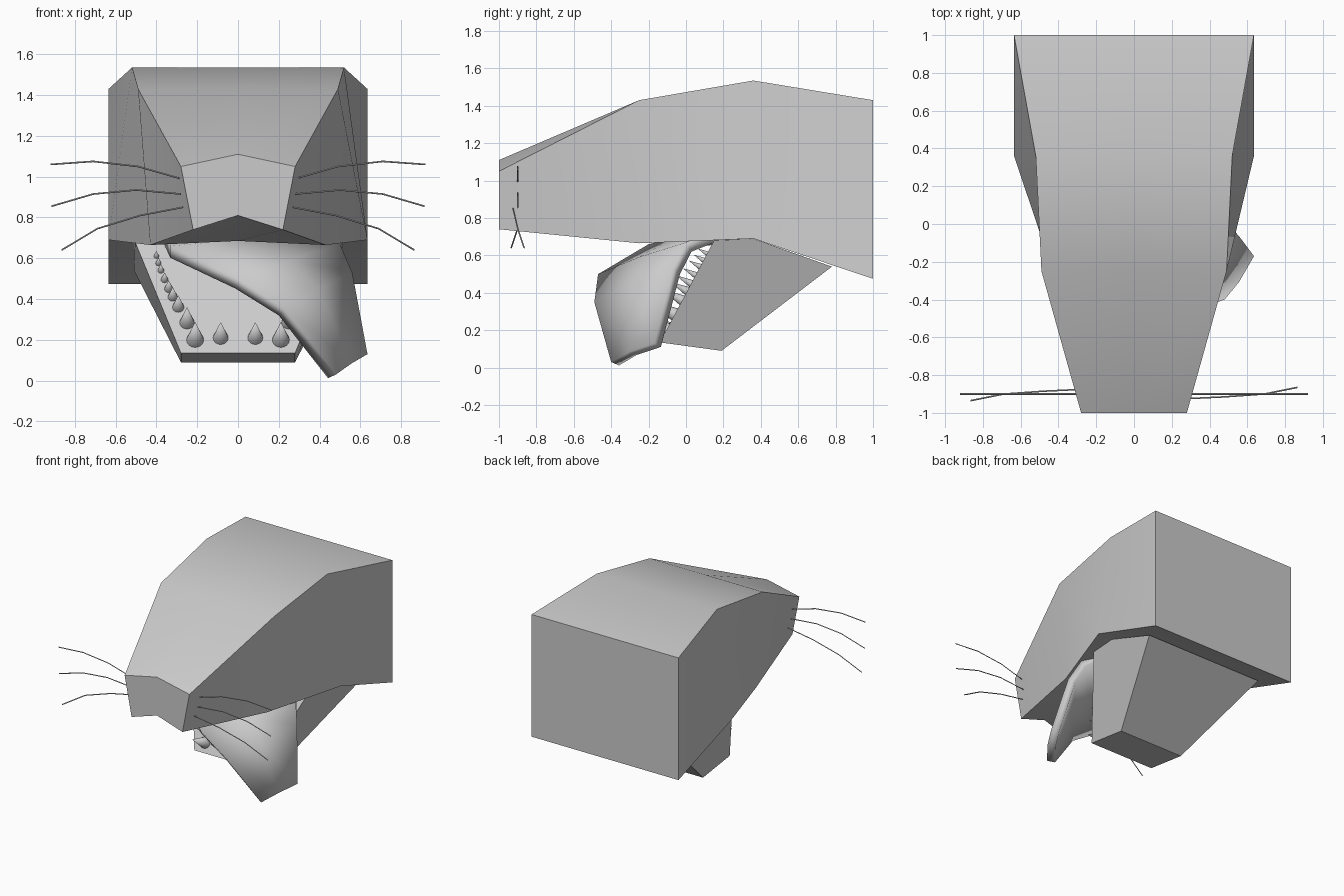
import bpy, bmesh
from mathutils import Vector

if "Cube" in bpy.data.objects:
    bpy.data.objects.remove(bpy.data.objects["Cube"])


def make_object(name, verts, faces, smooth=None):
    mesh = bpy.data.meshes.new(name)
    mesh.from_pydata(verts, [], faces)
    bm = bmesh.new()
    bm.from_mesh(mesh)
    bmesh.ops.recalc_face_normals(bm, faces=bm.faces)
    bm.to_mesh(mesh)
    bm.free()
    ob = bpy.data.objects.new(name, mesh)
    bpy.context.collection.objects.link(ob)
    if smooth:
        bpy.ops.object.select_all(action='DESELECT')
        bpy.context.view_layer.objects.active = ob
        ob.select_set(True)
        bpy.ops.object.shade_smooth_by_angle(angle=smooth)
    return ob


# Head: six-sided sections lofted from muzzle to neck
# (y, bottom half width, bottom z, top half width, top z, top centre z, bottom centre z)
sections = [(-1.0, .22, .74, .28, 1.05, 1.11, .81),
            (-.25, .43, .665, .49, 1.43, 1.43, .685),
            (.36, .635, .69, .52, 1.535, 1.535, .69),
            (1.0, .635, .475, .635, 1.43, 1.43, .475)]
verts, faces = [], []
for y, b, zb, t, zt, ztc, zbc in sections:
    verts += [(-b, y, zb), (-t, y, zt), (0, y, ztc), (t, y, zt), (b, y, zb), (0, y, zbc)]
for s in range(3):
    for i in range(6):
        j = (i + 1) % 6
        faces.append((s * 6 + i, s * 6 + j, s * 6 + 6 + j, s * 6 + 6 + i))
faces += [tuple(range(6)), tuple(range(18, 24))]
make_object("head", verts, faces, 0.5)

# Lower jaw: side profile (x, y, z) spanned across to its mirror image
profile = [(.28, -.14, .135), (.28, .19, .09), (.51, .78, .54), (.51, .36, .69), (.505, .15, .68)]
n = len(profile)
verts = profile + [(-x, y, z) for x, y, z in profile]
faces = [tuple(range(n)), tuple(range(n, 2 * n))]
faces += [(i, (i + 1) % n, n + (i + 1) % n, n + i) for i in range(n)]
make_object("lower_jaw", verts, faces)

# Tongue: left and right edge points, hanging over the right of the jaw
edges = [((-.36, .15, .72), (.30, .36, .72)),
         ((-.33, -.20, .66), (.42, .12, .72)),
         ((0, -.47, .50), (.50, 0, .67)),
         ((.23, -.49, .35), (.56, -.07, .53)),
         ((.48, -.40, .03), (.635, -.17, .13))]
verts, faces = [], []
for left, right in edges:
    l, r = Vector(left), Vector(right)
    verts += [l, (l + r) / 2 + Vector((0, -.02, .005)), r]
for s in range(4):
    for i in range(2):
        a = s * 3 + i
        faces.append((a, a + 3, a + 4, a + 1))
tongue = make_object("tongue", verts, faces, 0.6)
# keep the upper side outward so thickness grows underneath
if tongue.data.polygons[4].normal.y > 0:
    tongue.data.flip_normals()
thick = tongue.modifiers.new("thickness", 'SOLIDIFY')
thick.thickness = .06
thick.offset = -1

# Teeth: cones standing on the inner surface of the jaw
normal = Vector((0, -.88, .47)).normalized()
spin = normal.to_track_quat('Z', 'Y')


def tooth(x, z, radius):
    y = -.14 + (z - .135) * .29 / .545
    base = Vector((x, y, z))
    bpy.ops.mesh.primitive_cone_add(vertices=16, radius1=radius, depth=radius * 4.4)
    ob = bpy.context.object
    ob.name = "tooth"
    ob.rotation_mode = 'QUATERNION'
    ob.rotation_quaternion = spin
    ob.location = base + normal * radius * 2.1
    bpy.ops.object.shade_smooth_by_angle(angle=0.6)


for side in (-1, 1):
    for x, z, radius in [(.085, .21, .038), (.21, .20, .043), (.25, .285, .037),
                         (.293, .36, .029), (.32, .41, .024), (.34, .45, .021),
                         (.36, .495, .018), (.378, .54, .016), (.39, .575, .014), (.40, .61, .013)]:
        tooth(side * x, z, radius)

# Whiskers: three thin strands each side, the lowest swept in y
strands = [((.28, .99), (.49, 1.05), (.71, 1.075), (.92, 1.06)),
           ((.28, .915), (.50, .935), (.71, .915), (.915, .855)),
           ((.27, .85), (.48, .81), (.69, .745), (.865, .64))]
sweeps = [(0, 0, 0, 0), (0, 0, 0, 0), (-.025, -.015, 0, .035)]
for side in (-1, 1):
    for points, sweep in zip(strands, sweeps):
        curve = bpy.data.curves.new("whisker", 'CURVE')
        curve.dimensions = '3D'
        curve.bevel_depth = .004
        curve.bevel_resolution = 0
        curve.use_fill_caps = True
        line = curve.splines.new('POLY')
        line.points.add(len(points) - 1)
        for p, (x, z), dy in zip(line.points, points, sweep):
            p.co = (side * x, -.9 + side * dy, z, 1)
        bpy.context.collection.objects.link(bpy.data.objects.new("whisker", curve))
